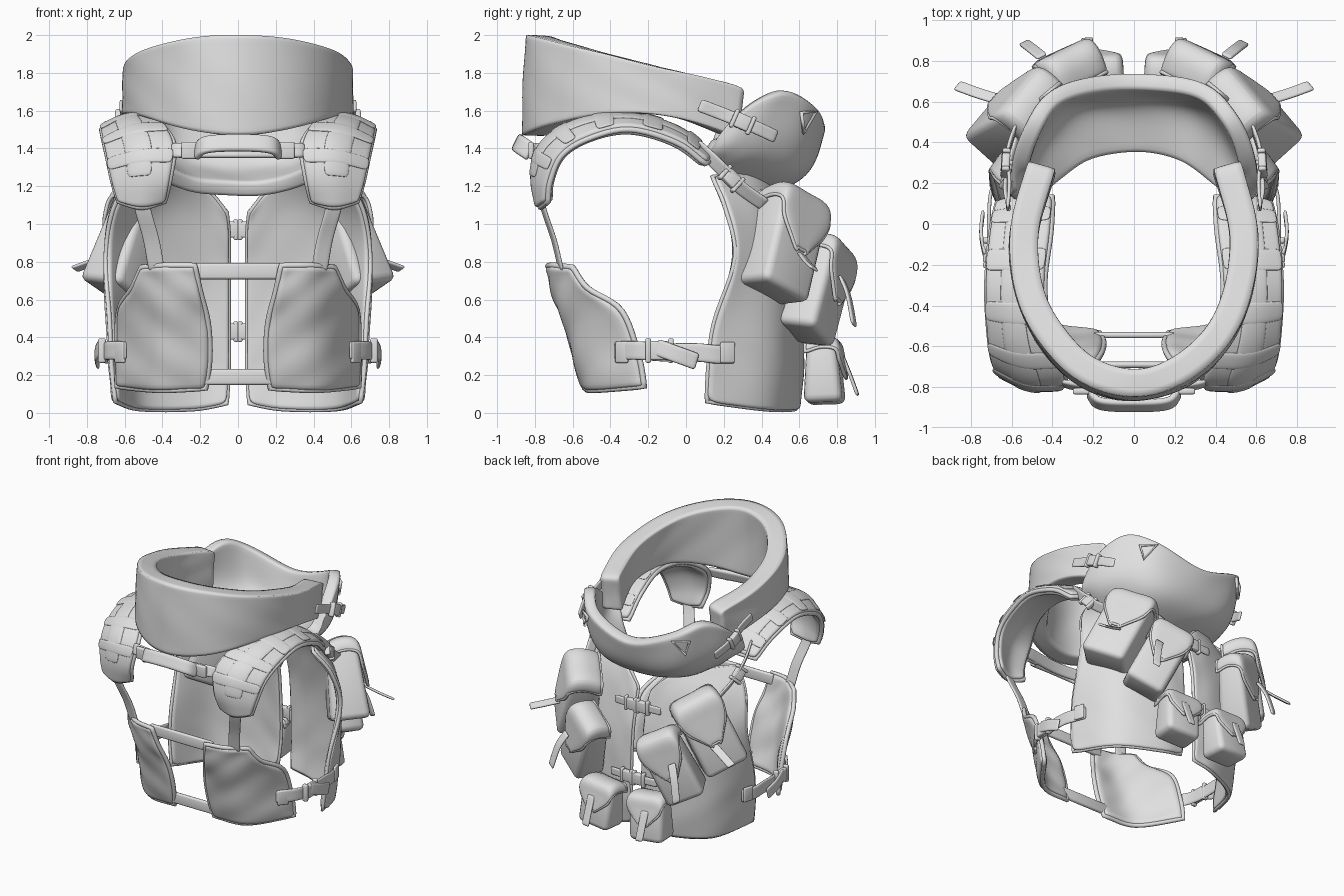
import bpy, bmesh, math
from mathutils import Vector, Matrix

cube = bpy.data.objects.get("Cube")
if cube:
    bpy.data.objects.remove(cube)

grey = bpy.data.materials.new("grey fabric")
grey.use_nodes = True
colour = (0.75, 0.75, 0.75, 1)
grey.diffuse_color = colour
grey.node_tree.nodes["Principled BSDF"].inputs["Base Color"].default_value = colour


def spline(p, t):
    """Point on a smooth curve through the points p."""
    i = max(0, min(int(t), len(p) - 2))
    f = t - i
    a = p[i - 1] if i else 2 * p[0] - p[1]
    b, c = p[i], p[i + 1]
    d = p[i + 2] if i + 2 < len(p) else 2 * c - b
    return b + f / 2 * (c - a + f * (2*a - 5*b + 4*c - d + f * (3*b - a - 3*c + d)))


def at(grid, u, v, lift=0):
    """Point on the smooth surface through a grid, lifted along its normal."""
    def point(s, t):
        return spline([spline([Vector(q) for q in row], t) for row in grid], s)
    p, e = point(u, v), 0.02
    if lift:
        n = (point(u, v + e) - point(u, v - e)).cross(point(u + e, v) - point(u - e, v))
        p = p + n.normalized() * lift
    return p


def finish(name, bm, mirror, modifiers=()):
    bmesh.ops.recalc_face_normals(bm, faces=bm.faces[:])
    mesh = bpy.data.meshes.new(name)
    bm.to_mesh(mesh)
    bm.free()
    mesh.materials.append(grey)
    obj = bpy.data.objects.new(name, mesh)
    bpy.context.collection.objects.link(obj)
    if mirror:
        obj.modifiers.new("Mirror", "MIRROR").use_mirror_merge = False
    for kind, settings in modifiers:
        mod = obj.modifiers.new(kind.title(), kind)
        for key, value in settings.items():
            setattr(mod, key, value)
    bpy.ops.object.select_all(action="DESELECT")
    obj.select_set(True)
    bpy.context.view_layer.objects.active = obj
    bpy.ops.object.shade_smooth_by_angle(angle=math.radians(40))
    return obj


def sheet(name, grid, thick, us=None, vs=None, lift=0, fold=0, steps=3, mirror=True, smooth=2, crease=0):
    """Padded cloth panel following a grid of points; crease squares its rim."""
    u0, u1 = us or (0, len(grid) - 1)
    v0, v1 = vs or (0, len(grid[0]) - 1)
    nu = max(2, math.ceil((u1 - u0) * steps))
    nv = max(2, math.ceil((v1 - v0) * steps))
    bm = bmesh.new()
    rows = []
    for i in range(nu + 1):
        row = []
        for j in range(nv + 1):
            u, v = u0 + (u1 - u0) * i / nu, v0 + (v1 - v0) * j / nv
            wave = fold * math.sin(4 * u + 2 * v) * math.sin(3 * v + u)
            row.append(bm.verts.new(at(grid, u, v, lift + wave)))
        rows.append(row)
    for a, b in zip(rows, rows[1:]):
        for j in range(nv):
            bm.faces.new((a[j], a[j + 1], b[j + 1], b[j]))
    return finish(name, bm, mirror, [("SOLIDIFY", dict(thickness=thick, offset=0, edge_crease_inner=crease,
                                                       edge_crease_outer=crease)),
                                     ("SUBSURF", dict(levels=smooth, render_levels=smooth))])


def band(name, points, width, side, thick=0.018, mirror=True):
    """Flat webbing strap along a path."""
    s = Vector(side).normalized() * width / 2
    grid = [[Vector(p) - s, Vector(p) + s] for p in points]
    return sheet(name, grid, thick, steps=4, mirror=mirror, smooth=1)


def box(name, matrix, size, bevel, taper=1, mirror=True):
    """Rounded box; taper narrows its top from front to back."""
    bm = bmesh.new()
    bmesh.ops.create_cube(bm, size=1)
    for v in bm.verts:
        k = taper if v.co.z > 0 else 1
        v.co = Vector((v.co.x * size[0], v.co.y * size[1] * k, v.co.z * size[2]))
    bmesh.ops.bevel(bm, geom=bm.edges[:], offset=bevel, segments=3, profile=0.5, affect="EDGES")
    bm.transform(matrix)
    return finish(name, bm, mirror)


def tube(name, points, radius, closed=False):
    """Thin round cord."""
    curve = bpy.data.curves.new(name, "CURVE")
    curve.dimensions = "3D"
    curve.bevel_depth, curve.bevel_resolution = radius, 2
    line = curve.splines.new("POLY")
    line.points.add(len(points) - 1)
    for q, p in zip(line.points, points):
        q.co = (*p, 1)
    line.use_cyclic_u = closed
    curve.materials.append(grey)
    obj = bpy.data.objects.new(name, curve)
    bpy.context.collection.objects.link(obj)
    obj.modifiers.new("Mirror", "MIRROR").use_mirror_merge = False


def piping(name, grid, radius=0.012):
    """Cord around the rim of a panel."""
    m, n, k = len(grid) - 1, len(grid[0]) - 1, 6
    path = [(i / k, 0) for i in range(m * k)] + [(m, j / k) for j in range(n * k)]
    path += [(m - u, n - v) for u, v in path]
    tube(name, [at(grid, u, v) for u, v in path], radius, True)


def buckle(name, centre, along, out, size=0.09):
    """Clip body with a bar at each end."""
    d, n = Vector(along).normalized(), Vector(out)
    n = (n - d * n.dot(d)).normalized()
    frame = Matrix((d, n.cross(d), n)).transposed().to_4x4()
    for label, shift, length, wide in (("body", 0, 1, 1), ("front_bar", 0.6, 0.3, 1.3), ("rear_bar", -0.6, 0.3, 1.3)):
        spot = Matrix.Translation(Vector(centre) + d * shift * size) @ frame
        box(name + "_" + label, spot, (size * length, size * wide, 0.04), 0.01)


def both(half):
    """Continue a half grid across the centre plane."""
    return [[(-x, y, z) for x, y, z in row] for row in half[:0:-1]] + half


# Front collar: thick ring sloping down toward the back
rim = [(2, 1.465), (1.97, 1.51), (1.9, 1.58), (1.81, 1.57), (1.73, 1.45)]
half = []
for i, (top, low) in enumerate(rim):
    a = math.radians(31 * i)
    x, y = 0.545 * math.sin(a), -0.1 - 0.69 * math.cos(a)
    half.append([(x, y - .015, low), (x, y - .01, (low + top) / 2), (x, y + 0.01, top)])
sheet("front_collar", both(half), 0.14, fold=0.006, mirror=False, crease=0.6)

# Back collar: leaning bowl with a dip in the middle
back_collar = both([
    [(0, .36, 1.185), (0, .61, 1.28), (0, .705, 1.52)],
    [(.23, .32, 1.2), (.32, .58, 1.32), (.33, .655, 1.63)],
    [(.39, .21, 1.27), (.5, .39, 1.41), (.48, .51, 1.71)],
    [(.47, .14, 1.34), (.56, .22, 1.42), (.55, .32, 1.62)],
    [(.51, .11, 1.38), (.56, .13, 1.42), (.56, .19, 1.48)]])
sheet("back_collar", back_collar, 0.085, fold=0.006, mirror=False, crease=0.4)
tube("collar_ring", [at(back_collar, u, v, 0.052) for u, v in ((5.05, 1.9), (5.45, 1.75), (5.3, 1.5))], 0.012, True)

# Collar side clip
band("collar_strap", [(.62, .07, 1.63), (.61, .2, 1.58), (.62, .35, 1.52), (.58, .48, 1.46)], 0.07, (0, .4, 1))
buckle("collar_clip", (.63, .3, 1.54), (-.05, .9, -.4), (1, .2, 0), 0.08)

# Shoulder pads with webbing
pad = [[(.39, -.75, 1.12), (.51, -.77, 1.09), (.63, -.73, 1.12)],
       [(.36, -.79, 1.25), (.51, -.79, 1.25), (.66, -.72, 1.22)],
       [(.34, -.74, 1.42), (.52, -.74, 1.41), (.69, -.66, 1.36)],
       [(.41, -.56, 1.53), (.57, -.56, 1.52), (.71, -.52, 1.45)],
       [(.44, -.3, 1.56), (.59, -.3, 1.55), (.72, -.3, 1.5)],
       [(.41, -.04, 1.49), (.57, -.05, 1.48), (.7, -.05, 1.43)],
       [(.4, .13, 1.35), (.56, .13, 1.34), (.67, .1, 1.32)]]
sheet("shoulder_pad", pad, 0.065, crease=0.3)
piping("shoulder_pad_piping", pad, 0.016)
sheet("shoulder_webbing", pad, 0.012, us=(1, 5.9), vs=(.65, 1.4), lift=0.032)
for i in range(5):
    u = 1.4 + i * 0.95
    sheet("shoulder_cross_webbing_%d" % (i + 1), pad, 0.012, us=(u, u + .4), vs=(0, 2), lift=0.034)

# Straps from the pads to the front and back panels
band("front_hanging_strap", [(.54, -.79, 1.3), (.51, -.76, 1.1), (.46, -.7, .92), (.43, -.66, .75)], 0.09, (1, .2, 0))
band("back_hanging_strap", [(.6, .05, 1.42), (.62, .16, 1.32), (.6, .28, 1.2), (.56, .42, 1.1)], 0.08, (.4, .5, .6))
buckle("back_hanging_clip", (.62, .24, 1.24), (-.1, .7, -.7), (1, .3, .4), 0.08)

# Chest strap with its handle
band("chest_strap", [(-.36, -.78, 1.39), (0, -.83, 1.39), (.36, -.78, 1.39)], 0.085, (0, .35, 1), 0.03, False)
band("chest_handle", [(-.22, -.82, 1.38), (-.17, -.88, 1.42), (0, -.89, 1.43),
                      (.17, -.88, 1.42), (.22, -.82, 1.38)], 0.1, (0, .5, 1), 0.035, False)
box("chest_stitch_patch", Matrix.Translation((.25, -.82, 1.39)), (.1, .03, .09), 0.01)

# Front panels and the bars joining them
front = [[(.23, -.73, .78), (.38, -.7, .78), (.51, -.6, .77)],
         [(.2, -.69, .64), (.38, -.66, .64), (.56, -.52, .66)],
         [(.16, -.63, .48), (.4, -.6, .48), (.63, -.34, .54)],
         [(.15, -.58, .3), (.42, -.54, .3), (.64, -.25, .3)],
         [(.17, -.535, .13), (.42, -.485, .12), (.64, -.22, .14)]]
sheet("front_panel", front, 0.05, fold=0.008, steps=5, smooth=1)
piping("front_panel_piping", front, 0.016)
for label, y, z, length in (("upper", -.69, .75, .54), ("lower", -.545, .19, .4)):
    box(label + "_front_bar", Matrix.Translation((0, y, z)), (length, .03, .085), 0.014, mirror=False)

# Back panels and the clips joining them
back = [[(.06, .5, 1.06), (.18, .46, 1.19), (.38, .34, 1.25), (.55, .14, 1.25)],
        [(.05, .54, .95), (.22, .52, 1), (.48, .42, 1.05), (.66, .21, 1.08)],
        [(.05, .58, .75), (.24, .57, .75), (.52, .47, .78), (.7, .26, .82)],
        [(.05, .6, .45), (.25, .59, .45), (.54, .46, .46), (.68, .15, .48)],
        [(.05, .6, .24), (.25, .59, .24), (.54, .45, .25), (.67, .12, .25)],
        [(.06, .58, .05), (.24, .57, .02), (.52, .42, .02), (.65, .11, .06)]]
sheet("back_panel", back, 0.045, fold=0.006, crease=0.5)
piping("back_panel_piping", back, 0.013)
for label, y, z in (("upper", .59, .97), ("lower", .64, .43)):
    band(label + "_back_strap", [(-.2, y, z), (0, y + .01, z), (.2, y, z)], 0.06, (0, 0, 1), 0.02, False)
    buckle(label + "_back_clip", (.04, y + .01, z), (1, 0, 0), (0, 1, 0), 0.085)

# Waist straps
band("waist_strap", [(.59, -.38, .33), (.69, -.25, .33), (.71, -.1, .32),
                     (.71, .06, .32), (.7, .16, .31), (.66, .26, .31)], 0.1, (0, 0, 1))
band("waist_strap_tail", [(.73, -.16, .35), (.75, -.05, .31), (.74, .06, .27)], 0.09, (0, .3, 1))
buckle("waist_clip", (.72, -.14, .33), (0, 1, 0), (1, 0, 0), 0.1)
for label, y, x in (("front", -.34, .625), ("rear", .22, .69)):
    turn = Matrix.Rotation(-0.65 if label == "front" else 0.3, 4, "Z")
    box("waist_%s_patch" % label, Matrix.Translation((x, y, .32)) @ turn, (.02, .08, .11), 0.008)


def pouch(name, centre, size, yaw, roll, lean, tail):
    """Soft pouch with a pointed flap and a hanging strap end."""
    w, d, h = size[0] / 2, size[1] / 2, size[2] / 2
    frame = Matrix.Translation(centre)
    for angle, axis in ((yaw, "Z"), (roll, "Y"), (lean, "X")):
        frame = frame @ Matrix.Rotation(-math.radians(angle), 4, axis)
    box(name + "_body", frame, size, 0.04, 0.74)
    profile = [(-.8, .92, 1), (0, 1.06, 1), (.72, .98, 1), (.88, .6, .85), (1, .2, .5), (1.1, -.15, .18)]
    flap = []
    for y, z, k in profile:
        drop = .3 * h * k
        cols = [(-1.05, drop), (-.88, 0), (0, 0), (.88, 0), (1.05, drop)]
        flap.append([frame @ Vector((c * k * w, y * d, z * h - s)) for c, s in cols])
    sheet(name + "_flap", flap, 0.025, steps=2)
    piping(name + "_flap_piping", flap, 0.01)
    side = frame.to_3x3() @ Vector((1, 0, 0))
    band(name + "_strap_end", tail, 0.06, side)


# Three pouches fanned around each side of the back
pouch("large_pouch", (.555, .515, .89), (.33, .29, .56), 50, 24, -5,
      [(.66, .61, .84), (.76, .64, .8), (.87, .68, .76)])
pouch("middle_pouch", (.37, .705, .645), (.29, .23, .52), 26, 26, 6,
      [(.45, .82, .72), (.5, .86, .62), (.54, .89, .46)])
pouch("small_pouch", (.21, .73, .215), (.27, .21, .33), 5, 4, -2,
      [(.23, .83, .3), (.23, .87, .2), (.23, .91, .09)])
